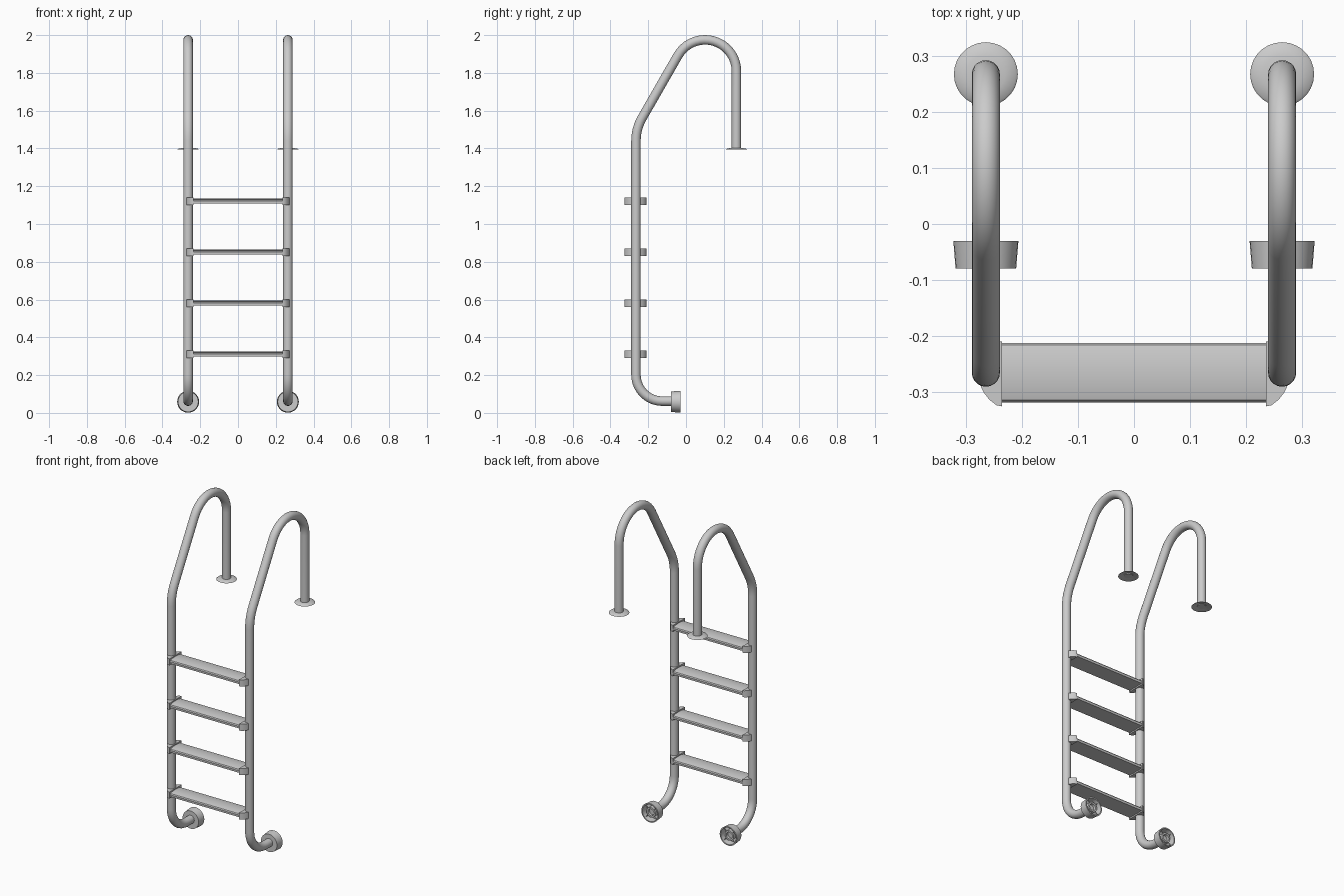
import bpy, bmesh, math
from math import sin, cos, pi, radians
from mathutils import Vector

if "Cube" in bpy.data.objects:
    bpy.data.objects.remove(bpy.data.objects["Cube"])

X, R = 0.264, 0.025          # rail offset and tube radius
YF, YB = -0.265, 0.267       # front and back tube lines


def finish(name, bm, mirror=True):
    bmesh.ops.recalc_face_normals(bm, faces=bm.faces[:])
    me = bpy.data.meshes.new(name)
    bm.to_mesh(me)
    bm.free()
    ob = bpy.data.objects.new(name, me)
    bpy.context.collection.objects.link(ob)
    if mirror:
        ob.modifiers.new("Mirror", 'MIRROR').use_mirror_merge = False
    bpy.ops.object.select_all(action='DESELECT')
    ob.select_set(True)
    bpy.context.view_layer.objects.active = ob
    bpy.ops.object.shade_smooth_by_angle(angle=radians(35))
    return ob


def skin(bm, rings, loop=False):
    """Bridge rings of points; cap both ends unless the rings form a loop."""
    vs = [[bm.verts.new(p) for p in ring] for ring in rings]
    n = len(vs[0])
    for i in range(len(vs) - (0 if loop else 1)):
        a, b = vs[i], vs[(i + 1) % len(vs)]
        for j in range(n):
            k = (j + 1) % n
            bm.faces.new((a[j], a[k], b[k], b[j]))
    if not loop:
        bm.faces.new(vs[0])
        bm.faces.new(vs[-1])


def lathe(name, profile, centre, axis):
    """Revolve a closed (radius, offset) profile around an axis."""
    axis, side = Vector(axis), Vector((1, 0, 0))
    up = axis.cross(side)
    n = 28
    bm = bmesh.new()
    skin(bm, [[Vector(centre) + axis * t + (side * cos(2 * pi * i / n) + up * sin(2 * pi * i / n)) * r
               for r, t in profile] for i in range(n)], loop=True)
    return finish(name, bm)


def arc(cy, cz, r, a0, a1, n):
    return [(cy + r * cos(radians(a0 + (a1 - a0) * i / n)),
             cz + r * sin(radians(a0 + (a1 - a0) * i / n))) for i in range(n + 1)]


# Bent handrail tube: foot, lower bend, upright, slope, top loop, drop
zf, rl, rt, rb = 0.062, 0.14, 0.166, 0.243
path = [(-0.055, zf)]
path += arc(YF + rl, zf + rl, rl, 270, 180, 10)
path += arc(YF + rb, 1.505 - rb * math.tan(radians(15)), rb, 180, 150, 6)
path += arc(YB - rt, 1.975 + R - R - rt, rt, 150, 0, 18)
path += [(YB, 1.396)]
rings = []
for i, p in enumerate(path):
    a, b = path[max(i - 1, 0)], path[min(i + 1, len(path) - 1)]
    if i in (1, len(path) - 2):      # keep straight runs exact at the arc ends
        a, b = (path[0], p) if i == 1 else (p, path[-1])
    t = Vector((0, b[0] - a[0], b[1] - a[1])).normalized()
    nrm = t.cross(Vector((1, 0, 0)))
    c = Vector((X, p[0], p[1]))
    rings.append([c + R * (Vector((1, 0, 0)) * cos(2 * pi * k / 20) + nrm * sin(2 * pi * k / 20))
                  for k in range(20)])
bm = bmesh.new()
skin(bm, rings)
finish("handrail_tube", bm)

# Thin hollow deck flange
lathe("deck_flange", [(0.024, 0.009), (0.034, 0.008), (0.053, 0.004), (0.057, 0),
                      (0.054, 0), (0.034, 0.005), (0.024, 0.006)], (X, YB, 1.394), (0, 0, 1))

# Wall bumper cup, open toward the wall, with an inner hub
cz = 0.059
lathe("wall_bumper", [(0.02, 0), (0.054, 0), (0.058, 0.049), (0.051, 0.049), (0.048, 0.008),
                      (0.030, 0.008), (0.030, 0.040), (0.02, 0.040)], (X, -0.079, cz), (0, 1, 0))

# Ribs inside the bumper
bm = bmesh.new()
for k in range(4):
    a = radians(45 + 90 * k)
    d, s = Vector((cos(a), 0, sin(a))), Vector((-sin(a), 0, cos(a))) * 0.002
    c = Vector((X, 0, cz))
    skin(bm, [[c + d * r + s * q + Vector((0, y, 0)) for r, q in
               ((0.028, -1), (0.05, -1), (0.05, 1), (0.028, 1))] for y in (-0.074, -0.042)])
finish("bumper_ribs", bm)

# Treads with arched tops, and end brackets that wrap the tubes
tread = [(-0.052, -0.012), (0.052, -0.012), (0.053, 0.001), (0.049, 0.007), (0.03, 0.012),
         (0, 0.014), (-0.03, 0.012), (-0.049, 0.007), (-0.053, 0.001)]
half = [(0.235, 0.058), (0.245, 0.056), (0.258, 0.046), (0.268, 0.033), (0.275, 0.018)]
bracket = half + [(x, -y) for x, y in reversed(half)]
for i in range(4):
    z = 0.31 + 0.2703 * i
    bm = bmesh.new()
    skin(bm, [[(x, YF + y, z + h) for y, h in tread] for x in (-0.237, 0.237)])
    finish(f"tread_{i + 1}", bm, mirror=False)
    bm = bmesh.new()
    skin(bm, [[(x, YF - 0.002 + y, z + h) for x, y in bracket] for h in (-0.02, 0.02)])
    finish(f"tread_bracket_{i + 1}", bm)
